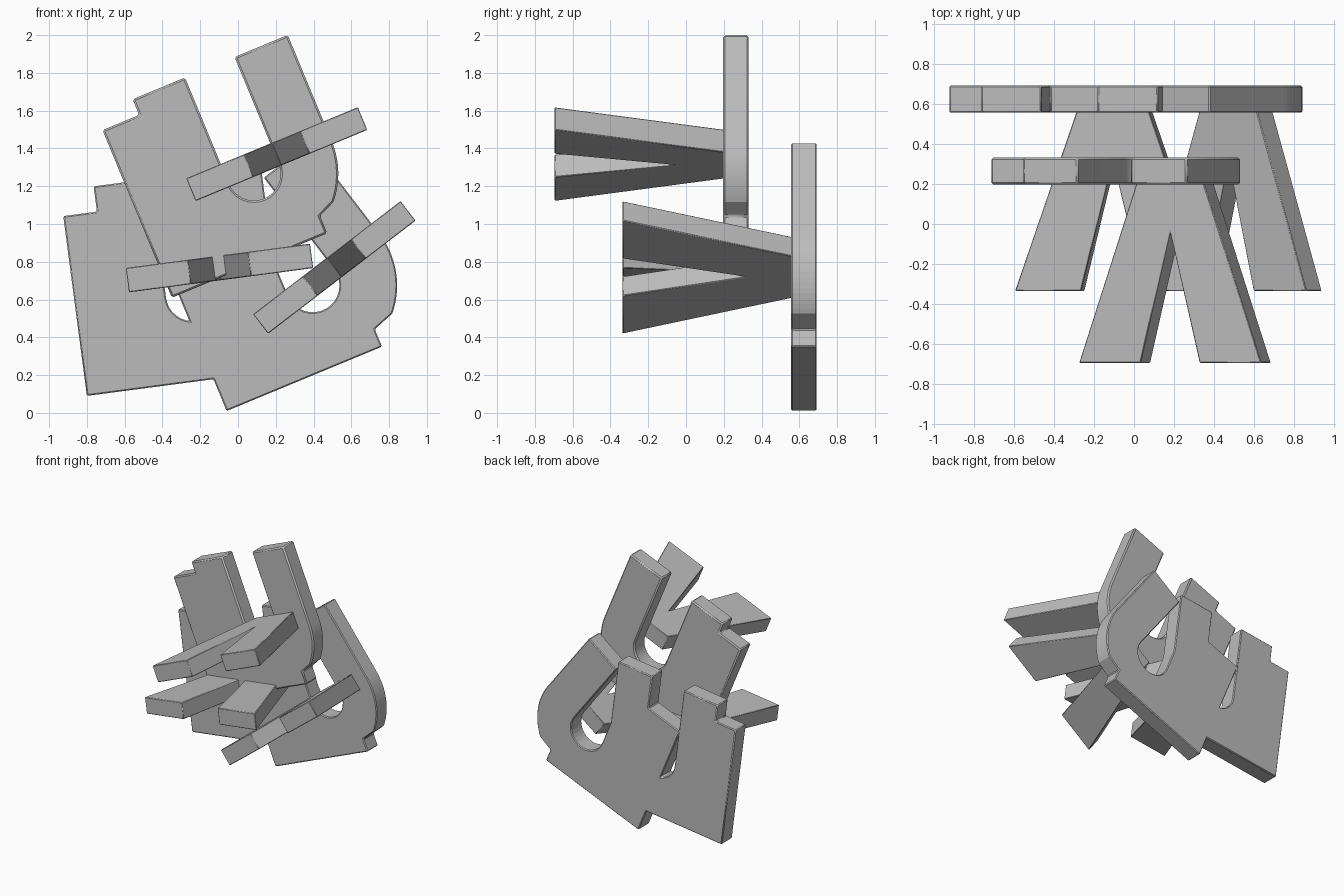
import bpy, bmesh, math
from math import sin, cos, radians

if "Cube" in bpy.data.objects:
    bpy.data.objects.remove(bpy.data.objects["Cube"])

grey = bpy.data.materials.new("plain grey")
grey.diffuse_color = (0.5, 0.5, 0.5, 1)
grey.use_nodes = True
grey.node_tree.nodes["Principled BSDF"].inputs["Base Color"].default_value = grey.diffuse_color


def extruded(name, pts, vec):
    """Solid made by extruding a closed 3D outline along vec."""
    bm = bmesh.new()
    face = bm.faces.new([bm.verts.new(p) for p in pts])
    new = bmesh.ops.extrude_face_region(bm, geom=[face])["geom"]
    bmesh.ops.translate(bm, vec=vec, verts=[v for v in new if isinstance(v, bmesh.types.BMVert)])
    bmesh.ops.recalc_face_normals(bm, faces=bm.faces)
    me = bpy.data.meshes.new(name)
    bm.to_mesh(me)
    bm.free()
    me.materials.append(grey)
    ob = bpy.data.objects.new(name, me)
    bpy.context.collection.objects.link(ob)
    return ob


def finish(ob, width):
    m = ob.modifiers.new("edge", "BEVEL")
    m.width, m.segments, m.limit_method, m.angle_limit = width, 1, "ANGLE", radians(40)
    bpy.ops.object.select_all(action="DESELECT")
    ob.select_set(True)
    bpy.context.view_layer.objects.active = ob
    bpy.ops.object.shade_smooth_by_angle(angle=radians(25))


def hook_plate(name, corner, tilt, y, step, top, cu, cv, bend=0):
    """Stepped left arm, round slot and a right arm bent about the slot centre."""
    def arc(r, a, b, n=16):
        return [(cu + r * cos(radians(a + (b - a) * i / n)),
                 cv + r * sin(radians(a + (b - a) * i / n))) for i in range(n + 1)]
    R, r, L, b = 0.447, 0.142, top - cv, radians(bend)
    end = lambda d: (cu + d * cos(b) - L * sin(b), cv + d * sin(b) + L * cos(b))
    prof = [(0, 0), (0.89, 0), (0.89, 0.1)] + arc(R, -42, bend) + [end(R), end(r)]
    prof += arc(r, bend, -180) + [(cu - r, top), (step, top), (step, 0.96), (0, 0.96)]
    t = radians(tilt)
    pts = [(corner[0] + u * cos(t) - v * sin(t), y, corner[1] + u * sin(t) + v * cos(t))
           for u, v in prof]
    return extruded(name, pts, (0, 0.135, 0))


def v_bracket(name, centre, tilt, y):
    """Forked bar, narrow at the plate and splitting into two feet in front."""
    prof = [(-0.18, 0.01), (-0.493, -0.895), (-0.16, -0.895), (0, -0.24),
            (0.16, -0.895), (0.493, -0.895), (0.18, 0.01)]
    t, h = radians(tilt), 0.065
    n = (-sin(t), cos(t))
    pts = [(centre[0] + u * cos(t) - h * n[0], y + d, centre[1] + u * sin(t) - h * n[1])
           for u, d in prof]
    finish(extruded(name, pts, (2 * h * n[0], 0, 2 * h * n[1])), 0.004)


# Front plate
finish(hook_plate("front_plate", (-0.35, 0.61), 22.5, 0.197, 0.21, 1.05, 0.652, 0.44), 0.01)

# Rear plate: two overlapping hook plates merged into one
rear = hook_plate("rear_plate", (-0.80, 0.09), 7.5, 0.557, 0.18, 1.095, 0.625, 0.46)
side = hook_plate("rear_plate_side", (-0.06, 0.01), 22.5, 0.557, 0.33, 1.05, 0.675, 0.44, 15)
m = rear.modifiers.new("merge", "BOOLEAN")
m.operation, m.object, m.solver = "UNION", side, "EXACT"
side.hide_render = True
side.hide_set(True)
finish(rear, 0.01)

# Forked brackets
v_bracket("front_bracket", (0.205, 1.37), 22.5, 0.2)
v_bracket("rear_left_bracket", (-0.098, 0.767), 7.5, 0.56)
v_bracket("rear_right_bracket", (0.51, 0.77), 37.5, 0.56)
